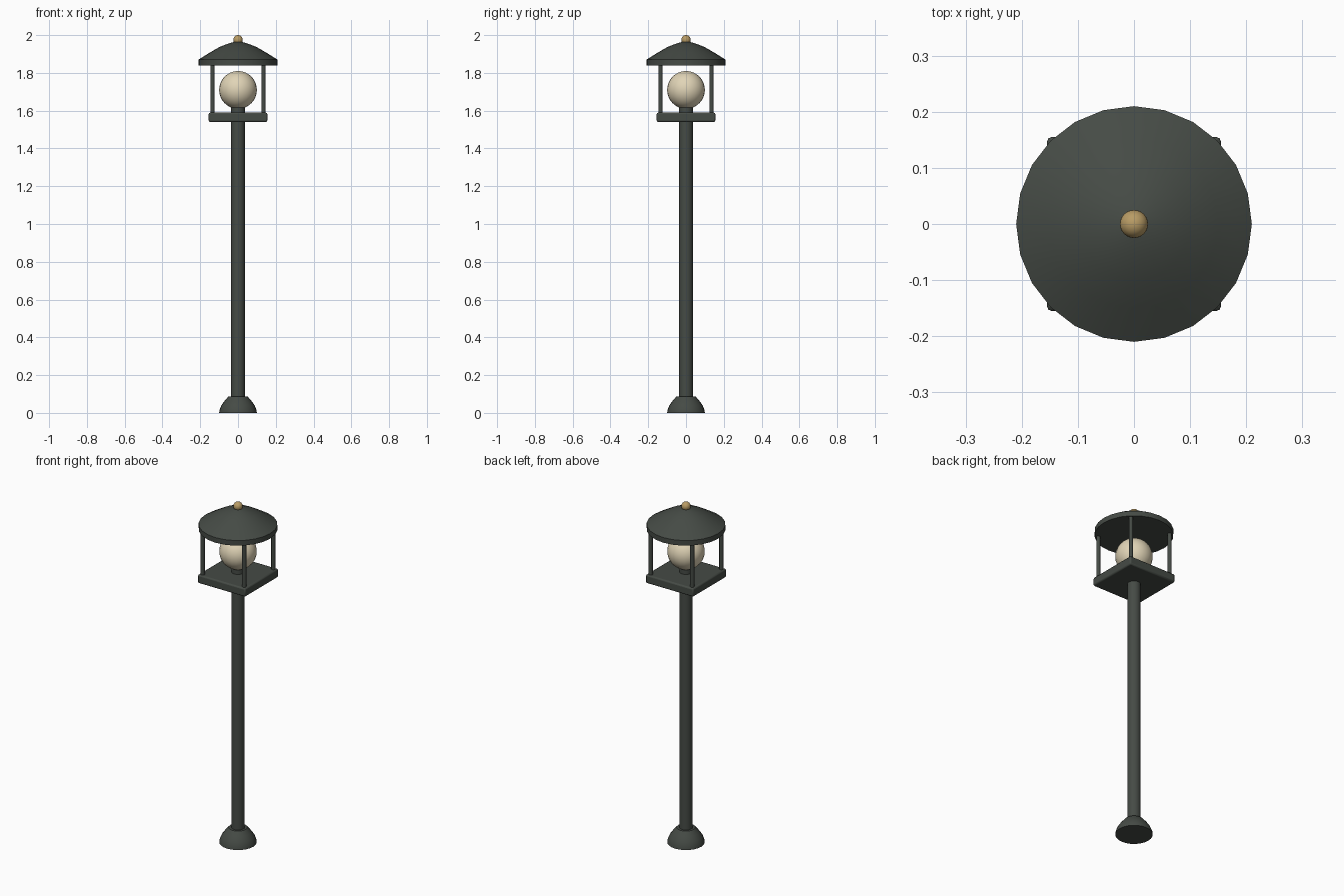
import bpy, bmesh, math

cube = bpy.data.objects.get("Cube")
if cube:
    bpy.data.objects.remove(cube, do_unlink=True)


def material(name, rgb):
    m = bpy.data.materials.new(name)
    m.use_nodes = True
    m.diffuse_color = (*rgb, 1)
    m.node_tree.nodes["Principled BSDF"].inputs["Base Color"].default_value = (*rgb, 1)
    return m


IRON = material("dark green iron", (0.06, 0.07, 0.06))
GLASS = material("cream glass", (0.75, 0.66, 0.47))
BRASS = material("brass", (0.48, 0.33, 0.13))


def finish(obj, name, mat, angle=40):
    obj.name = name
    obj.data.materials.append(mat)
    bpy.ops.object.shade_smooth_by_angle(angle=math.radians(angle))
    return obj


def lathe(name, profile, mat, sides=24, angle=40):
    """Closed solid turned around z from (radius, height) points."""
    bm = bmesh.new()
    rings = []
    for r, z in profile:
        rings.append([bm.verts.new((r * math.cos(a), r * math.sin(a), z))
                      for a in (2 * math.pi * i / sides for i in range(sides))])
    for low, high in zip(rings, rings[1:]):
        for i in range(sides):
            j = (i + 1) % sides
            bm.faces.new((low[i], low[j], high[j], high[i]))
    bm.faces.new(rings[0][::-1])
    bm.faces.new(rings[-1])
    mesh = bpy.data.meshes.new(name)
    bm.to_mesh(mesh)
    bm.free()
    obj = bpy.data.objects.new(name, mesh)
    bpy.context.collection.objects.link(obj)
    bpy.ops.object.select_all(action="DESELECT")
    bpy.context.view_layer.objects.active = obj
    obj.select_set(True)
    return finish(obj, name, mat, angle)


def ball(name, radius, z, mat):
    bpy.ops.mesh.primitive_uv_sphere_add(segments=24, ring_count=16, radius=radius,
                                         location=(0, 0, z))
    return finish(bpy.context.object, name, mat)


# Foot and pole
lathe("foot", [(0.1, 0), (0.098, 0.015), (0.088, 0.04), (0.07, 0.065), (0.05, 0.088)], IRON)
lathe("pole", [(0.036, 0.05), (0.036, 1.55)], IRON)

# Square lantern plate with softened edges
bpy.ops.mesh.primitive_cube_add(size=1, location=(0, 0, 1.565))
plate = bpy.context.object
plate.scale = (0.31, 0.31, 0.05)
bpy.ops.object.transform_apply(location=False, rotation=False, scale=True)
bevel = plate.modifiers.new("soft_edges", "BEVEL")
bevel.width = 0.008
bevel.segments = 2
finish(plate, "lantern_plate", IRON)

# Corner posts
for side, x in (("left", 0.135), ("right", -0.135)):
    for end, y in (("front", -0.135), ("back", 0.135)):
        bpy.ops.mesh.primitive_cylinder_add(vertices=12, radius=0.011, depth=0.27,
                                            location=(x, y, 1.72))
        finish(bpy.context.object, f"{end}_{side}_post", IRON)

# Lamp holder and globe
lathe("lamp_holder", [(0.036, 1.58), (0.036, 1.63)], IRON)
ball("globe", 0.1, 1.71, GLASS)

# Domed roof and finial
lathe("roof", [(0.21, 1.84), (0.21, 1.87), (0.15, 1.907), (0.1, 1.936),
               (0.06, 1.952), (0.025, 1.963), (0.008, 1.965)], IRON)
ball("finial", 0.025, 1.975, BRASS)
